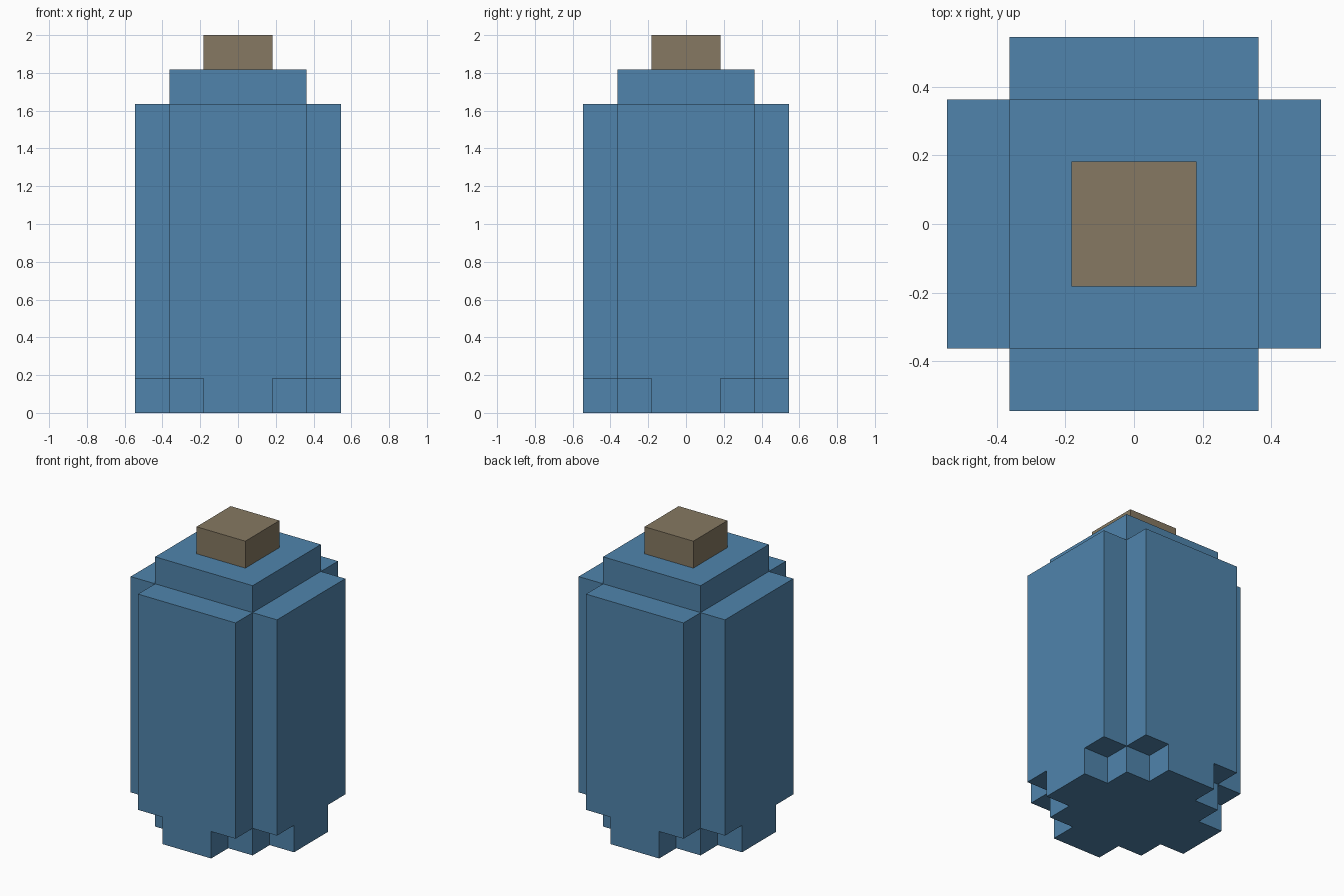
import bpy
import bmesh
from math import pi
from mathutils import Matrix

if "Cube" in bpy.data.objects:
    bpy.data.objects.remove(bpy.data.objects["Cube"], do_unlink=True)

U = 2 / 11  # one block of the model's grid


def material(name, colour):
    mat = bpy.data.materials.new(name)
    mat.use_nodes = True
    mat.diffuse_color = colour
    bsdf = next(n for n in mat.node_tree.nodes if n.type == 'BSDF_PRINCIPLED')
    bsdf.inputs["Base Color"].default_value = colour
    return mat


def finish(name, bm, mat):
    bmesh.ops.recalc_face_normals(bm, faces=bm.faces)
    mesh = bpy.data.meshes.new(name)
    bm.to_mesh(mesh)
    bm.free()
    mesh.materials.append(mat)
    obj = bpy.data.objects.new(name, mesh)
    bpy.context.collection.objects.link(obj)


def block(name, width, bottom, top, mat):
    bm = bmesh.new()
    size = Matrix.Diagonal((width * U, width * U, (top - bottom) * U, 1))
    place = Matrix.Translation((0, 0, (top + bottom) / 2 * U))
    bmesh.ops.create_cube(bm, size=1, matrix=place @ size)
    finish(name, bm, mat)


def side_slab(name, angle, mat):
    # Slab with notched lower corners, extruded outward from the core
    half = [(1, 0), (1, 1), (2, 1), (2, 9)]
    outline = half + [(-x, z) for x, z in reversed(half)]
    bm = bmesh.new()
    face = bm.faces.new([bm.verts.new((x * U, -2 * U, z * U)) for x, z in outline])
    extruded = bmesh.ops.extrude_face_region(bm, geom=[face], use_keep_orig=True)
    moved = [v for v in extruded["geom"] if isinstance(v, bmesh.types.BMVert)]
    bmesh.ops.translate(bm, verts=moved, vec=(0, -U, 0))
    bmesh.ops.rotate(bm, verts=bm.verts, cent=(0, 0, 0),
                     matrix=Matrix.Rotation(angle, 3, 'Z'))
    finish(name, bm, mat)


blue = material("blue", (0.080, 0.231, 0.413, 1))
brown = material("cork brown", (0.238, 0.191, 0.122, 1))

# Bottle body: square core with a slab on each side
block("bottle_core", 4, 0, 10, blue)
for i, side in enumerate(("front", "left", "back", "right")):
    side_slab(side + "_slab", i * pi / 2, blue)

# Stopper on top
block("stopper", 2, 10, 11, brown)
